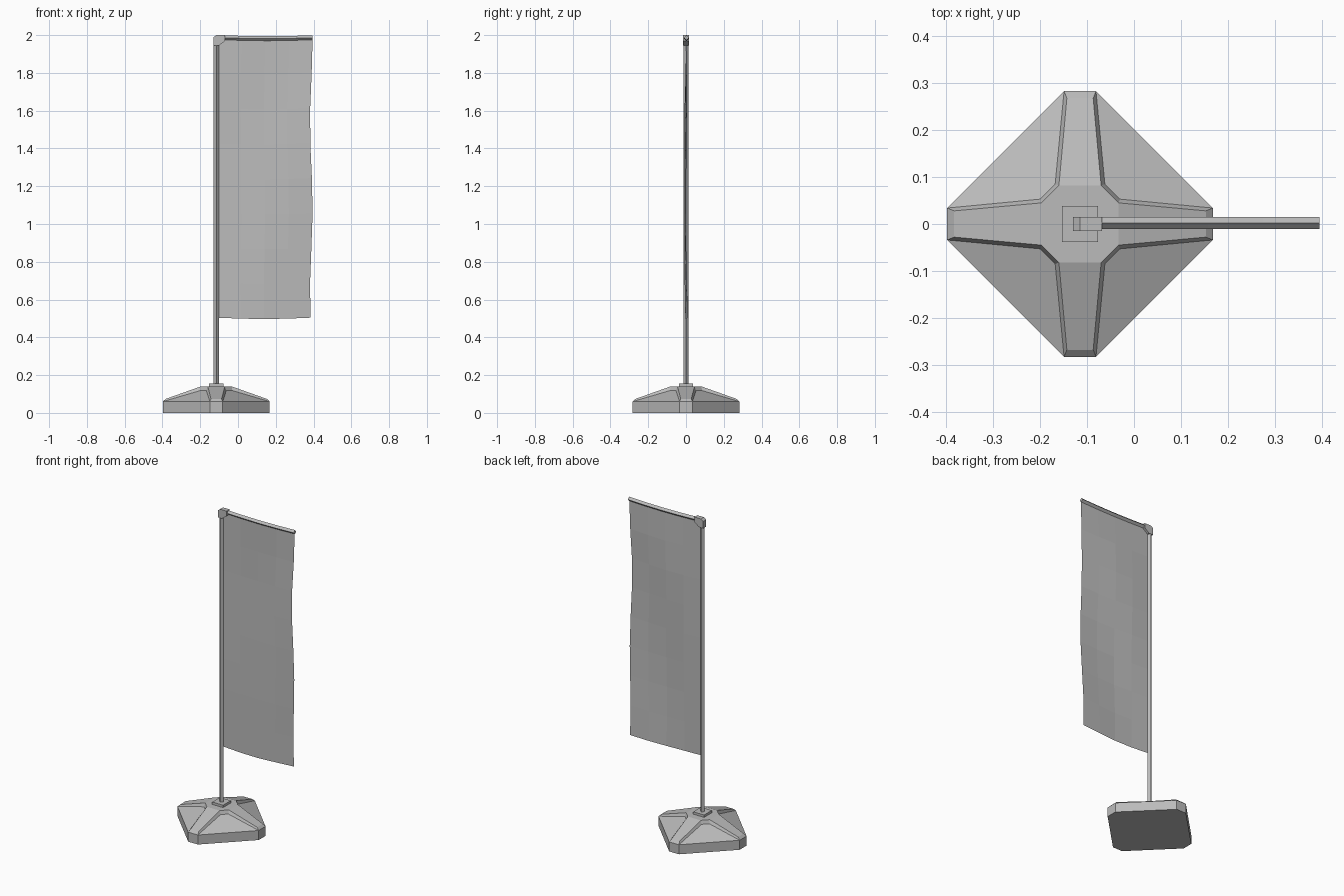
import bpy, bmesh, math
from mathutils import Vector

cube = bpy.data.objects.get("Cube")
if cube:
    bpy.data.objects.remove(cube, do_unlink=True)

grey = bpy.data.materials.new("plain_grey")
grey.use_nodes = True
grey.diffuse_color = (0.5, 0.5, 0.5, 1)
grey.node_tree.nodes["Principled BSDF"].inputs["Base Color"].default_value = (0.5, 0.5, 0.5, 1)

POLE_X = -0.115


def finish(name, bm, recalc=True):
    bmesh.ops.remove_doubles(bm, verts=bm.verts, dist=0.0001)
    if recalc:
        bmesh.ops.recalc_face_normals(bm, faces=bm.faces)
    mesh = bpy.data.meshes.new(name)
    bm.to_mesh(mesh)
    bm.free()
    mesh.materials.append(grey)
    obj = bpy.data.objects.new(name, mesh)
    bpy.context.collection.objects.link(obj)
    return obj


def face(bm, points):
    bm.faces.new([bm.verts.new(p) for p in points])


def prism(name, outline, half_y):
    """Extrude an x-z outline along y."""
    bm = bmesh.new()
    front = bm.faces.new([bm.verts.new((x, -half_y, z)) for x, z in outline])
    grown = bmesh.ops.extrude_face_region(bm, geom=[front])["geom"]
    moved = [v for v in grown if isinstance(v, bmesh.types.BMVert)]
    bmesh.ops.translate(bm, verts=moved, vec=(0, 2 * half_y, 0))
    # the extruded shell keeps its starting face as the front cap
    return finish(name, bm)


def diamond_rod(name, centres, side_a, side_b):
    """Four-sided rod swept along a list of centres."""
    bm = bmesh.new()
    a, b = Vector(side_a), Vector(side_b)
    rings = [[bm.verts.new(Vector(c) + o) for o in (a, b, -a, -b)] for c in centres]
    for r, s in zip(rings, rings[1:]):
        for i in range(4):
            j = (i + 1) % 4
            bm.faces.new((r[i], r[j], s[j], s[i]))
    bm.faces.new(rings[0])
    bm.faces.new(rings[-1])
    return finish(name, bm)


# Weighted foot: four raised arms with sunken panels between them
def turned(p, quarter):
    x, y, z = p
    for _ in range(quarter % 4):
        x, y = -y, x
    return (x + POLE_X, y, z)


def flip(p):
    return (p[0], -p[1], p[2])


ground, rim = (0.283, 0.034, 0), (0.283, 0.034, 0.06)
arm_end, arm_top = (0.268, 0.028, 0.074), (0.082, 0.045, 0.14)
panel_in = (0.085, 0.053, 0.118)
bm = bmesh.new()
for q in range(4):
    def here(*pts):
        return [turned(p, q) for p in pts]

    def after(*pts):
        return [turned(flip(p), q + 1) for p in pts]

    face(bm, here(flip(ground), ground, rim, flip(rim)))
    face(bm, here(flip(rim), rim, arm_end, flip(arm_end)))
    face(bm, here(flip(arm_end), arm_end, arm_top, flip(arm_top)))
    for side in (lambda p: p, flip):
        face(bm, here(*[side(p) for p in (rim, panel_in, arm_top, arm_end)]))
    face(bm, here(ground) + after(ground, rim) + here(rim))
    face(bm, here(rim) + after(rim, panel_in) + here(panel_in))
    face(bm, here(panel_in) + after(panel_in, arm_top) + here(arm_top))
for p in (arm_top, ground):
    face(bm, [turned(c, q) for q in range(4) for c in (flip(p), p)])
finish("base", bm)

# Square collar around the pole
prism("collar", [(POLE_X - 0.038, 0.135), (POLE_X + 0.038, 0.135),
                 (POLE_X + 0.038, 0.155), (POLE_X - 0.038, 0.155)], 0.038)

# Pole
diamond_rod("pole", [(POLE_X, 0, 0.15), (POLE_X, 0, 1.96)], (0.014, 0, 0), (0, 0.014, 0))

# Corner bracket joining pole and crossbar
prism("corner_bracket", [(-0.13, 1.945), (-0.1, 1.945), (-0.068, 1.97), (-0.068, 2.0),
                         (-0.115, 2.0), (-0.13, 1.988)], 0.015)

# Crossbar with a slight sag
bar = []
for i in range(5):
    t = i / 4
    bar.append((-0.08 + 0.475 * t, 0.002, 1.986 - 0.005 * math.sin(math.pi * t)))
diamond_rod("crossbar", bar, (0, 0.013, 0), (0, 0, 0.013))

# Hanging cloth with gentle waves
COLS, ROWS = 4, 8
bm = bmesh.new()
grid = []
for r in range(ROWS + 1):
    v = r / ROWS
    edge = 0.388 + 0.007 * math.cos(v * math.pi * 3.3)
    row = []
    for c in range(COLS + 1):
        u = c / COLS
        hang = math.sin(math.pi * u)
        y = 0.009 * math.sin(4.5 * v + 3 * u) * min(1, 4 * v) * min(1, 2 * u)
        z = 1.982 - 0.006 * hang * (1 - v) - v * (1.478 + 0.007 * hang)
        row.append(bm.verts.new((-0.108 + (edge + 0.108) * u, y, z)))
    grid.append(row)
for r in range(ROWS):
    for c in range(COLS):
        bm.faces.new((grid[r][c], grid[r + 1][c], grid[r + 1][c + 1], grid[r][c + 1]))
finish("banner_cloth", bm, recalc=False)
